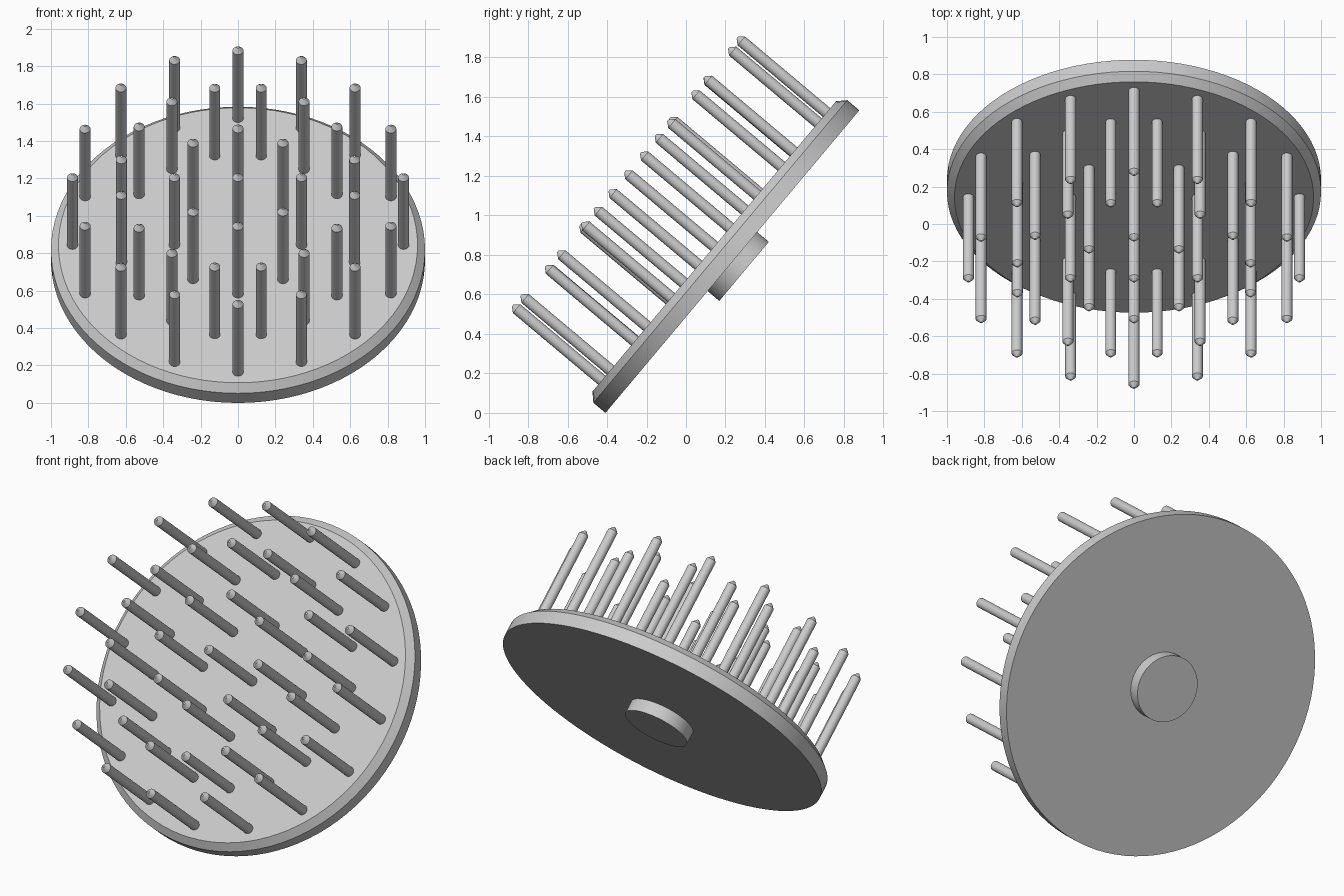
import bpy, bmesh, math
from mathutils import Matrix, Vector

if "Cube" in bpy.data.objects:
    bpy.data.objects.remove(bpy.data.objects["Cube"])

# One plain grey for everything
grey = bpy.data.materials.new("light grey")
grey.diffuse_color = (0.6, 0.6, 0.6, 1)
grey.use_nodes = True
grey.node_tree.nodes["Principled BSDF"].inputs["Base Color"].default_value = grey.diffuse_color

# Local frame: +z is the pin direction, +y runs up the tilted plate
TILT = Matrix.Translation((0, 0.235, 0.766)) @ Matrix.Rotation(math.radians(50), 4, 'X')


def lathe(name, profile, segments, spot=(0, 0)):
    """Closed solid of revolution from (radius, height) points, start and end on the axis."""
    bm = bmesh.new()
    verts = [bm.verts.new((r, 0, h)) for r, h in profile]
    edges = [bm.edges.new(pair) for pair in zip(verts, verts[1:])]
    bmesh.ops.spin(bm, geom=verts + edges, cent=(0, 0, 0), axis=(0, 0, 1),
                   angle=2 * math.pi, steps=segments)
    bmesh.ops.remove_doubles(bm, verts=bm.verts, dist=1e-5)
    bmesh.ops.recalc_face_normals(bm, faces=bm.faces)
    mesh = bpy.data.meshes.new(name)
    bm.to_mesh(mesh)
    bm.free()
    mesh.materials.append(grey)
    return place(name, mesh, spot)


def place(name, mesh, spot):
    obj = bpy.data.objects.new(name, mesh)
    bpy.context.collection.objects.link(obj)
    obj.matrix_world = TILT @ Matrix.Translation(Vector((*spot, 0)))
    return obj


# Round plate with a chamfered front rim
plate = lathe("plate", [(0, 0), (1, 0), (1, 0.08), (0.96, 0.12), (0, 0.12)], 96)

# Short round mount on the back
mount = lathe("back_mount", [(0, 0.01), (0.195, 0.01), (0.195, -0.077), (0, -0.077)], 64)

# Pins: one in the centre, then three rings (count, radius, angle offset in degrees)
pin = lathe("pin", [(0, 0.11), (0.029, 0.11), (0.029, 0.684), (0.006, 0.71), (0, 0.71)], 24)
for count, radius, offset in ((8, 0.34, 0), (16, 0.636, 11.25), (16, 0.885, 0)):
    for i in range(count):
        a = math.radians(offset) + 2 * math.pi * i / count
        place("pin", pin.data, (radius * math.cos(a), radius * math.sin(a)))

# Smooth round walls, crisp edges
for obj in (plate, mount, pin):
    bpy.ops.object.select_all(action='DESELECT')
    obj.select_set(True)
    bpy.context.view_layer.objects.active = obj
    bpy.ops.object.shade_smooth_by_angle(angle=math.radians(30))
